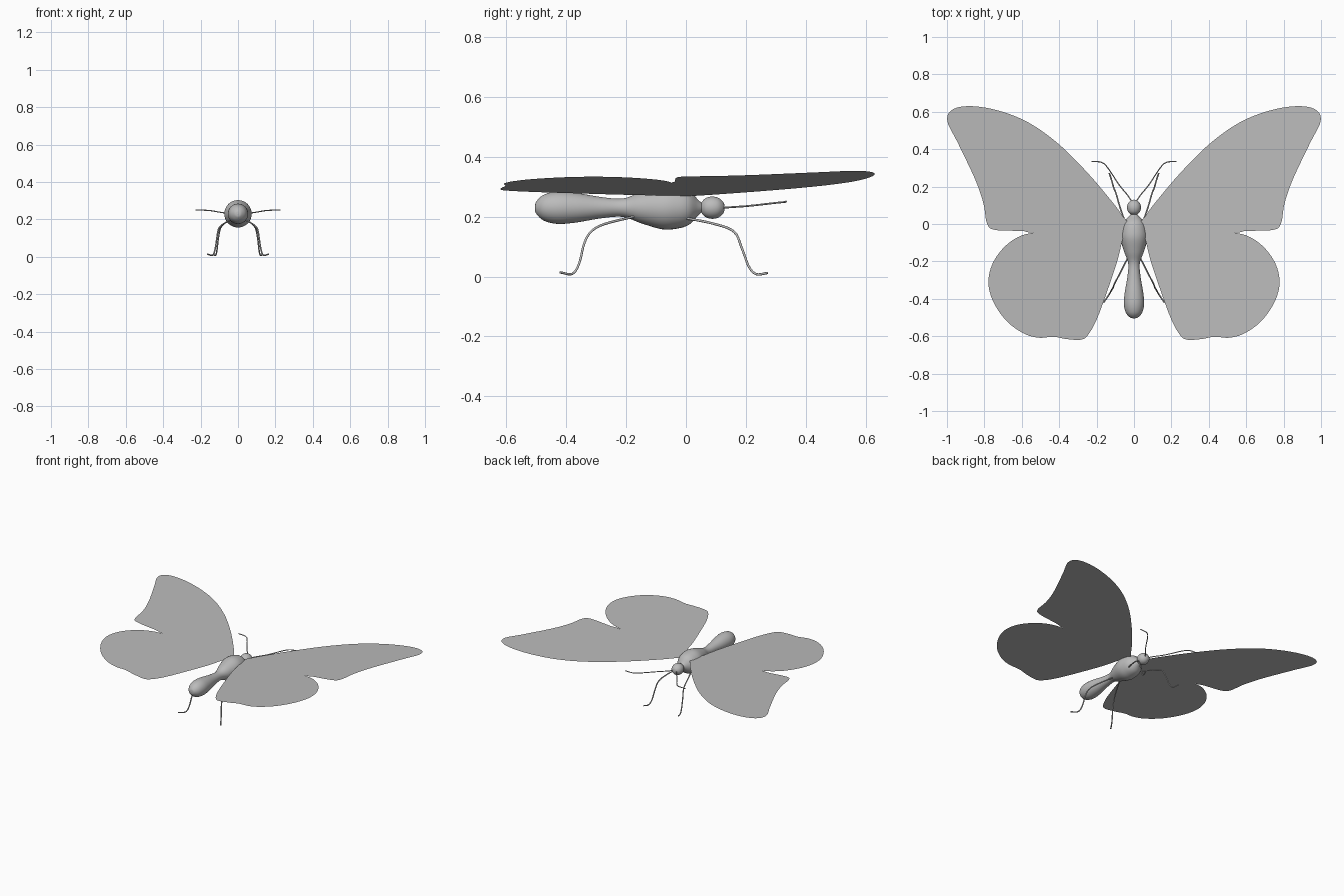
import bpy, bmesh, math
from mathutils import Vector

if "Cube" in bpy.data.objects:
    bpy.data.objects.remove(bpy.data.objects["Cube"])

grey = bpy.data.materials.new("plain grey")
grey.diffuse_color = (0.5, 0.5, 0.5, 1)
grey.use_nodes = True
grey.node_tree.nodes["Principled BSDF"].inputs["Base Color"].default_value = grey.diffuse_color


def smooth_path(points, steps=6):
    """Catmull-Rom curve through the points."""
    p = [Vector(q) for q in points]
    p = [2 * p[0] - p[1]] + p + [2 * p[-1] - p[-2]]
    out = []
    for a, b, c, d in zip(p, p[1:], p[2:], p[3:]):
        for i in range(steps):
            t = i / steps
            out.append(0.5 * (2 * b + (c - a) * t + (2 * a - 5 * b + 4 * c - d) * t ** 2
                              + (3 * b - a - 3 * c + d) * t ** 3))
    return out + [p[-2]]


def make_object(name, bm):
    bmesh.ops.recalc_face_normals(bm, faces=bm.faces)
    mesh = bpy.data.meshes.new(name)
    bm.to_mesh(mesh)
    bm.free()
    mesh.materials.append(grey)
    obj = bpy.data.objects.new(name, mesh)
    bpy.context.collection.objects.link(obj)
    return obj


def lathe(name, profile, z, sides=32):
    """Round body along y from (y, radius) pairs."""
    bm = bmesh.new()
    rings = []
    for y, r in smooth_path(profile):
        r = max(r, 0.0005)
        rings.append([bm.verts.new((r * math.cos(k * math.tau / sides), y,
                                    z + r * math.sin(k * math.tau / sides))) for k in range(sides)])
    for a, b in zip(rings, rings[1:]):
        for k in range(sides):
            n = (k + 1) % sides
            bm.faces.new((a[k], a[n], b[n], b[k]))
    bm.faces.new(rings[0])
    bm.faces.new(rings[-1])
    for f in bm.faces:
        f.smooth = True
    make_object(name, bm)


def wing(name, outline, side):
    """Paper-thin flat wing, rising towards its tip."""
    bm = bmesh.new()
    verts = [bm.verts.new((side * p.x, p.y, 0.265 + 0.088 * p.x)) for p in smooth_path(outline)]
    face = bm.faces.new(verts)
    face.normal_update()
    flip = face.normal.z < 0
    bmesh.ops.triangulate(bm, faces=[face])
    obj = make_object(name, bm)
    if (obj.data.polygons[0].normal.z < 0):
        obj.data.flip_normals()


def tube(name, points, side, radius):
    """Thin round limb following a smooth path."""
    path = smooth_path([(side * x, y, z) for x, y, z in points], 5)
    curve = bpy.data.curves.new(name, 'CURVE')
    curve.dimensions = '3D'
    curve.bevel_depth = radius
    curve.bevel_resolution = 2
    curve.use_fill_caps = True
    spline = curve.splines.new('POLY')
    spline.points.add(len(path) - 1)
    for q, p in zip(spline.points, path):
        q.co = (*p, 1)
    curve.materials.append(grey)
    obj = bpy.data.objects.new(name, curve)
    bpy.context.collection.objects.link(obj)


# Abdomen, waist and thorax in one turned shape, then the head
lathe("body", [(-0.505, 0), (-0.5, 0.02), (-0.475, 0.043), (-0.43, 0.054), (-0.37, 0.05),
               (-0.28, 0.035), (-0.21, 0.031), (-0.15, 0.052), (-0.08, 0.072), (-0.03, 0.07),
               (0.01, 0.057), (0.04, 0.027), (0.055, 0.014), (0.07, 0.008)], 0.23)
lathe("head", [(0.046, 0), (0.05, 0.014), (0.063, 0.03), (0.085, 0.037), (0.108, 0.033),
               (0.125, 0.018), (0.13, 0)], 0.23)

FOREWING = [(0.03, 0.01), (0.055, 0.035), (0.11, 0.11), (0.245, 0.27), (0.4, 0.425), (0.56, 0.54),
            (0.72, 0.605), (0.87, 0.63), (0.97, 0.612), (0.998, 0.55), (0.94, 0.43), (0.85, 0.24),
            (0.805, 0.11), (0.785, 0.0), (0.74, -0.032), (0.6, -0.037), (0.53, -0.045),
            (0.3, -0.01), (0.03, 0.01)]
HINDWING = [(0.03, 0.01), (0.3, -0.01), (0.53, -0.045), (0.62, -0.07), (0.7, -0.13), (0.76, -0.22),
            (0.778, -0.32), (0.75, -0.42), (0.68, -0.52), (0.59, -0.585), (0.51, -0.608),
            (0.43, -0.603), (0.36, -0.615), (0.28, -0.618), (0.24, -0.585), (0.195, -0.5),
            (0.14, -0.35), (0.09, -0.2), (0.06, -0.08), (0.03, 0.01)]
ANTENNA = [(0.008, 0.115, 0.229), (0.035, 0.155, 0.232), (0.08, 0.21, 0.236), (0.14, 0.3, 0.246),
           (0.175, 0.33, 0.249), (0.228, 0.334, 0.251)]
FRONT_LEG = [(0.04, -0.01, 0.197), (0.075, 0.09, 0.177), (0.095, 0.16, 0.15), (0.106, 0.187, 0.093),
             (0.113, 0.21, 0.033), (0.12, 0.235, 0.008), (0.132, 0.272, 0.012)]
HIND_LEG = [(0.03, -0.175, 0.2), (0.08, -0.273, 0.175), (0.103, -0.317, 0.15), (0.112, -0.34, 0.11),
            (0.122, -0.357, 0.043), (0.135, -0.38, 0.009), (0.163, -0.42, 0.014)]

# Paired parts
for side, label in ((1, "right"), (-1, "left")):
    wing(label + "_forewing", FOREWING, side)
    wing(label + "_hindwing", HINDWING, side)
    tube(label + "_antenna", ANTENNA, side, 0.003)
    tube(label + "_front_leg", FRONT_LEG, side, 0.004)
    tube(label + "_hind_leg", HIND_LEG, side, 0.004)
